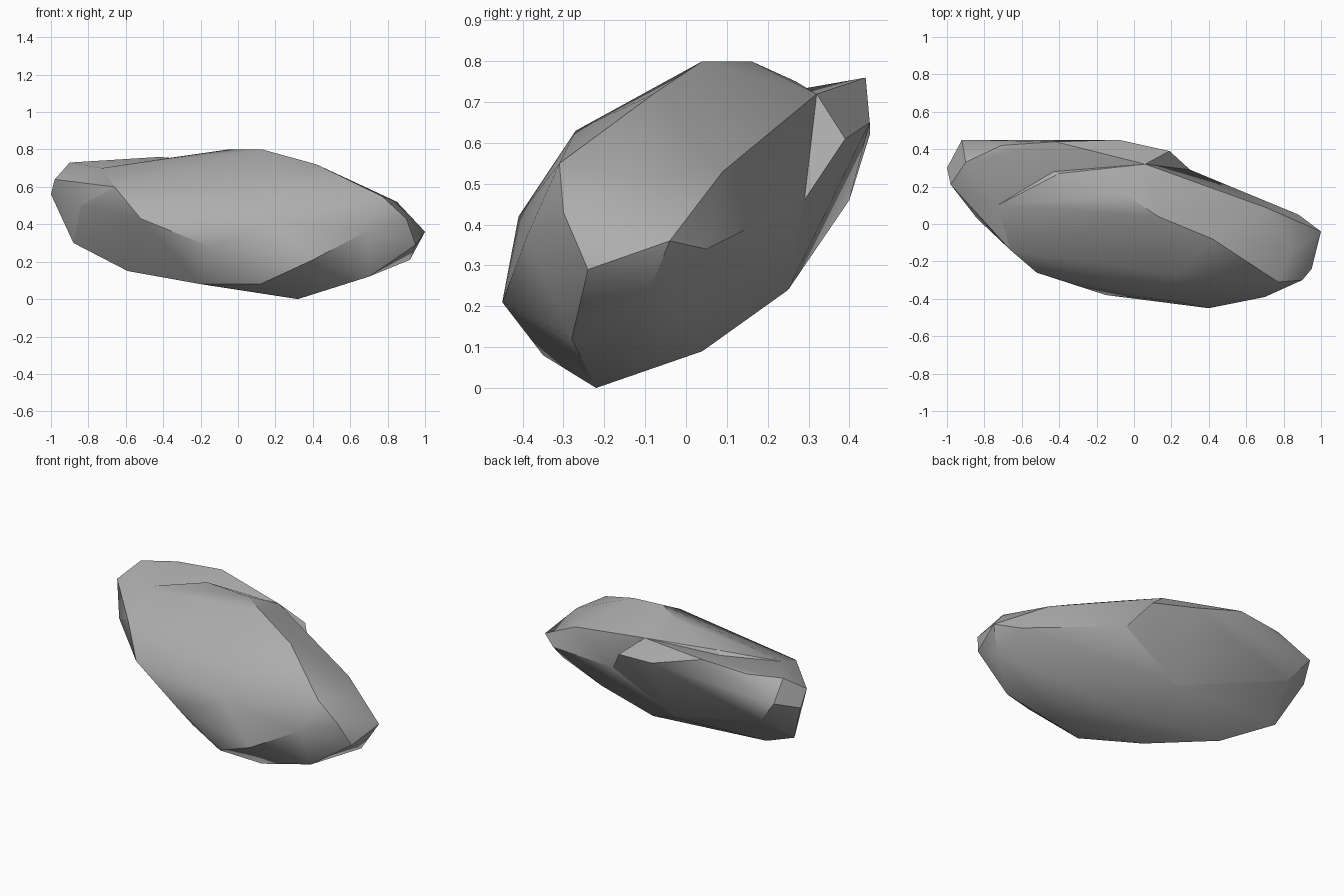
import bpy
import bmesh
import math

default_cube = bpy.data.objects.get("Cube")
if default_cube:
    bpy.data.objects.remove(default_cube, do_unlink=True)

# One flat stone colour
stone = bpy.data.materials.new("stone grey")
stone.use_nodes = True
colour = (.42, .42, .42, 1)
stone.diffuse_color = colour
stone.node_tree.nodes["Principled BSDF"].inputs["Base Color"].default_value = colour


def chiselled_block(name, corners):
    """Wrap a convex stone block around its corner points."""
    bm = bmesh.new()
    for corner in corners:
        bm.verts.new(corner)
    hull = bmesh.ops.convex_hull(bm, input=bm.verts[:])
    spare = {g for g in hull["geom_interior"] + hull["geom_unused"]
             if isinstance(g, bmesh.types.BMVert)}
    bmesh.ops.delete(bm, geom=list(spare), context="VERTS")
    bmesh.ops.recalc_face_normals(bm, faces=bm.faces[:])
    mesh = bpy.data.meshes.new(name)
    bm.to_mesh(mesh)
    bm.free()
    mesh.materials.append(stone)
    block = bpy.data.objects.new(name, mesh)
    bpy.context.collection.objects.link(block)
    bpy.ops.object.select_all(action="DESELECT")
    block.select_set(True)
    bpy.context.view_layer.objects.active = block
    bpy.ops.object.shade_smooth_by_angle(angle=math.radians(30))
    return block


# Pointed end of the rock
pointed_end = [
    (1, -.04, .36), (.95, -.24, .29), (.92, -.1, .21),
    (.9, -.3, .43), (.85, -.14, .52), (.88, .05, .34),
    (.7, .09, .53), (.77, -.31, .55), (.7, -.28, .12),
]

# Front flank, crest and underside
front_flank = [
    (.7, -.39, .37), (.4, -.45, .21), (.2, -.41, .42),
    (.12, -.35, .08), (-.15, -.38, .28), (-.52, -.26, .43),
    (.23, -.27, .63),
]
crest = [
    (.42, -.08, .72), (.13, .04, .8), (-.05, .16, .8),
    (-.4, .27, .75), (.06, .32, .72),
]
underside = [
    (.32, -.22, 0), (.2, .04, .09), (-.2, -.16, .08),
    (.58, 0, .16),
]

# Corners shared by the body and the rear ledge
shared_end = [
    (-.73, .1, .7), (-.66, -.14, .6), (-.84, .03, .5),
    (-.88, .19, .3), (-.59, .05, .15),
]
shared_back = [
    (.3, .29, .46), (-.79, .4, .46), (-.1, .25, .24),
]

# Rear ledge standing slightly proud behind the crest
ledge_rim = [
    (-.42, .44, .76), (-.71, .42, .74), (-.9, .33, .73),
    (-.92, .45, .62), (-.08, .45, .65), (.19, .39, .61),
    (.06, .32, .72), (-.98, .21, .64), (-1, .3, .56),
]

shared = shared_end + shared_back
chiselled_block("rock_body", pointed_end + front_flank + crest
                + underside + shared)
chiselled_block("rear_ledge", ledge_rim + shared)
